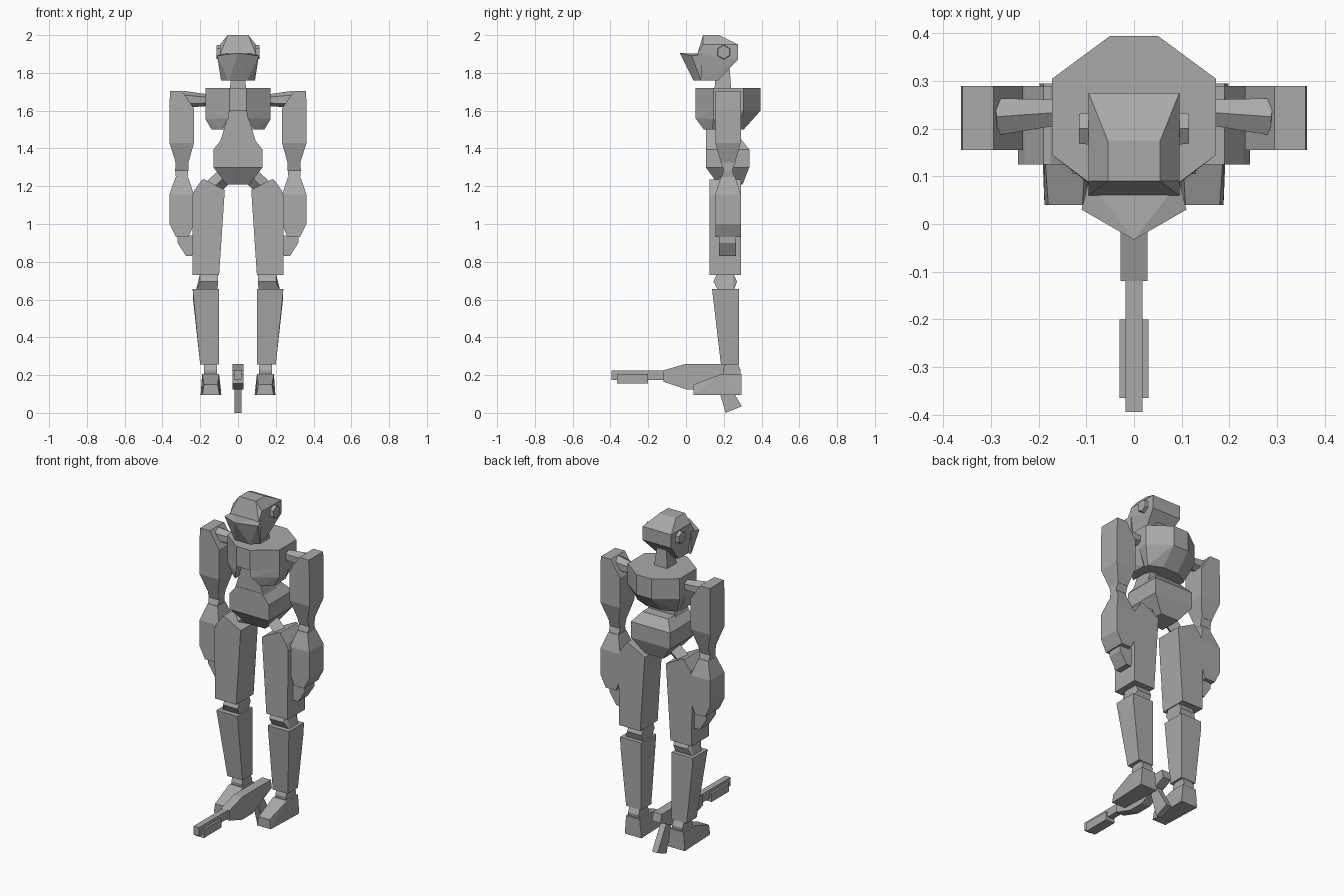
import bpy
import bmesh
from math import pi
from mathutils import Matrix, Vector

starter = bpy.data.objects.get("Cube")
if starter:
    bpy.data.objects.remove(starter)

# One plain grey for the whole figure
grey = bpy.data.materials.new("plain grey")
grey.use_nodes = True
colour = (0.4, 0.4, 0.4, 1)
grey.diffuse_color = colour
grey.node_tree.nodes["Principled BSDF"].inputs["Base Color"].default_value = colour


def finish(name, bm):
    """Turn a bmesh into a flat-shaded object."""
    bmesh.ops.recalc_face_normals(bm, faces=bm.faces)
    mesh = bpy.data.meshes.new(name)
    bm.to_mesh(mesh)
    bm.free()
    mesh.materials.append(grey)
    obj = bpy.data.objects.new(name, mesh)
    bpy.context.collection.objects.link(obj)
    return obj


def hull(name, points):
    """Convex faceted solid around a few corner points."""
    bm = bmesh.new()
    for point in points:
        bm.verts.new(point)
    result = bmesh.ops.convex_hull(bm, input=bm.verts)
    spare = {v for v in result["geom_interior"] if isinstance(v, bmesh.types.BMVert)}
    bmesh.ops.delete(bm, geom=list(spare), context="VERTS")
    bmesh.ops.dissolve_limit(bm, angle_limit=0.02, verts=bm.verts, edges=bm.edges)
    return finish(name, bm)


def stack(name, levels, side=1):
    """Block made of stacked rectangles: z, x range, y range."""
    points = []
    for z, xa, xb, ya, yb in levels:
        points += [(side * x, y, z) for x in (xa, xb) for y in (ya, yb)]
    return hull(name, points)


def plate(name, profile, half):
    """Side profile (y, z) extruded evenly across x."""
    return hull(name, [(x, y, z) for y, z in profile for x in (-half, half)])


def mirrored(points):
    return [(s * x, y, z) for x, y, z in points for s in (-1, 1)]


def rod(name, start, end, r_start, r_end, sides=6):
    """Faceted tapered rod between two points."""
    start, end = Vector(start), Vector(end)
    axis = end - start
    turn = axis.to_track_quat("Z", "Y").to_matrix().to_4x4()
    bm = bmesh.new()
    bmesh.ops.create_cone(bm, cap_ends=True, segments=sides, radius1=r_start,
                          radius2=r_end, depth=axis.length,
                          matrix=Matrix.Translation((start + end) / 2) @ turn)
    return finish(name, bm)


# Head, visor and neck
hull("head", mirrored([
    (.055, .09, 2), (.055, .175, 2), (.095, .275, 1.95), (.095, .275, 1.87),
    (.07, .17, 1.76), (.07, .08, 1.76), (.095, .06, 1.9), (.095, .09, 1.95)]))
hull("visor", mirrored([
    (.11, .03, 1.89), (0, -.033, 1.905), (.05, .04, 1.76),
    (.09, .08, 1.76), (.095, .09, 1.9)]))
stack("neck", [(1.7, -.045, .045, .15, .24), (1.84, -.03, .03, .16, .23)])

# Chest: octagonal upper block, tapered back and a raised front notch
octagon = [(.045, .05), (.172, .145), (.172, .305), (.05, .395)]
hull("chest", mirrored([(x, y, z) for x, y in octagon for z in (1.6, 1.72)]))
hull("lower_back", mirrored([
    (.05, .395, 1.6), (.172, .305, 1.6), (.172, .2, 1.6), (.05, .2, 1.6),
    (.05, .305, 1.5), (.13, .27, 1.5), (.13, .2, 1.5), (.05, .2, 1.5)]))

# Waist and pelvis
stack("waist", [(1.42, -.1, .1, .107, .23), (1.6, -.043, .043, .107, .23)])
stack("pelvis", [
    (1.21, -.06, .06, .17, .3), (1.3, -.13, .13, .105, .335),
    (1.395, -.13, .13, .105, .335), (1.45, -.085, .085, .105, .29)])

for label, side in (("left", 1), ("right", -1)):

    def part(name, levels):
        return stack(label + "_" + name, levels, side)

    def link(name, start, end, r_start, r_end, sides=6):
        flip = Vector((side, 1, 1))
        rod(label + "_" + name, Vector(start) * flip, Vector(end) * flip,
            r_start, r_end, sides)

    link("ear", (.08, .2, 1.91), (.115, .2, 1.91), .04, .036)
    hull(label + "_chest_plate", [(side * x, y, z) for x, y, z in (
        (.045, .05, 1.6), (.172, .145, 1.6), (.172, .25, 1.6), (.045, .2, 1.6),
        (.05, .05, 1.56), (.172, .145, 1.555),
        (.085, .095, 1.5), (.14, .14, 1.5), (.14, .25, 1.5), (.085, .2, 1.5))])

    # Arm
    link("shoulder", (.15, .235, 1.655), (.29, .225, 1.66), .03, .045)
    part("upper_arm", [
        (1.325, .262, .33, .185, .26), (1.43, .233, .363, .155, .29),
        (1.61, .233, .363, .155, .29), (1.705, .295, .36, .155, .29)])
    part("elbow_top", [(1.28, .263, .333, .2, .245), (1.33, .262, .33, .185, .26)])
    part("elbow_base", [(1.24, .268, .328, .185, .26), (1.285, .263, .333, .2, .245)])
    part("forearm", [
        (.93, .262, .328, .155, .29), (1, .233, .363, .155, .29),
        (1.155, .233, .363, .155, .29), (1.25, .265, .33, .185, .26)])
    part("hand", [
        (.83, .243, .275, .175, .265), (.9, .235, .32, .175, .265),
        (.94, .235, .32, .175, .265)])

    # Leg
    link("hip", (.04, .22, 1.28), (.16, .21, 1.17), .045, .045, 4)
    part("thigh", [
        (.73, .1, .24, .125, .29), (1.15, .073, .243, .125, .29),
        (1.18, .07, .23, .125, .29), (1.235, .175, .19, .125, .29)])
    part("knee", [
        (.64, .11, .225, .175, .25), (.695, .105, .2, .145, .27),
        (.74, .105, .2, .165, .25)])
    part("shin", [
        (.255, .1, .2, .185, .28), (.59, .1, .237, .165, .28),
        (.655, .1, .24, .138, .28)])
    part("ankle", [
        (.19, .11, .18, .2, .285), (.225, .11, .18, .195, .29),
        (.27, .115, .18, .21, .27)])
    hull(label + "_foot", [(side * x, y, z) for x, y, z in (
        (.098, .04, .095), (.188, .04, .095), (.088, .295, .095), (.198, .295, .095),
        (.108, .04, .15), (.18, .04, .15), (.1, .185, .205), (.19, .185, .205),
        (.1, .295, .205), (.19, .295, .205))])

# Blaster resting between the feet
plate("blaster_body", [
    (-.12, .165), (-.12, .225), (0, .26), (.27, .26), (.28, .21),
    (.1, .125), (0, .125)], .028)
plate("blaster_barrel", [(-.395, .175), (-.395, .225), (-.1, .225), (-.1, .175)], .018)
plate("blaster_rail", [(-.365, .155), (-.365, .205), (-.2, .205), (-.2, .155)], .03)
plate("blaster_grip", [(.21, 0), (.295, .035), (.2, .2), (.15, .2)], .018)
